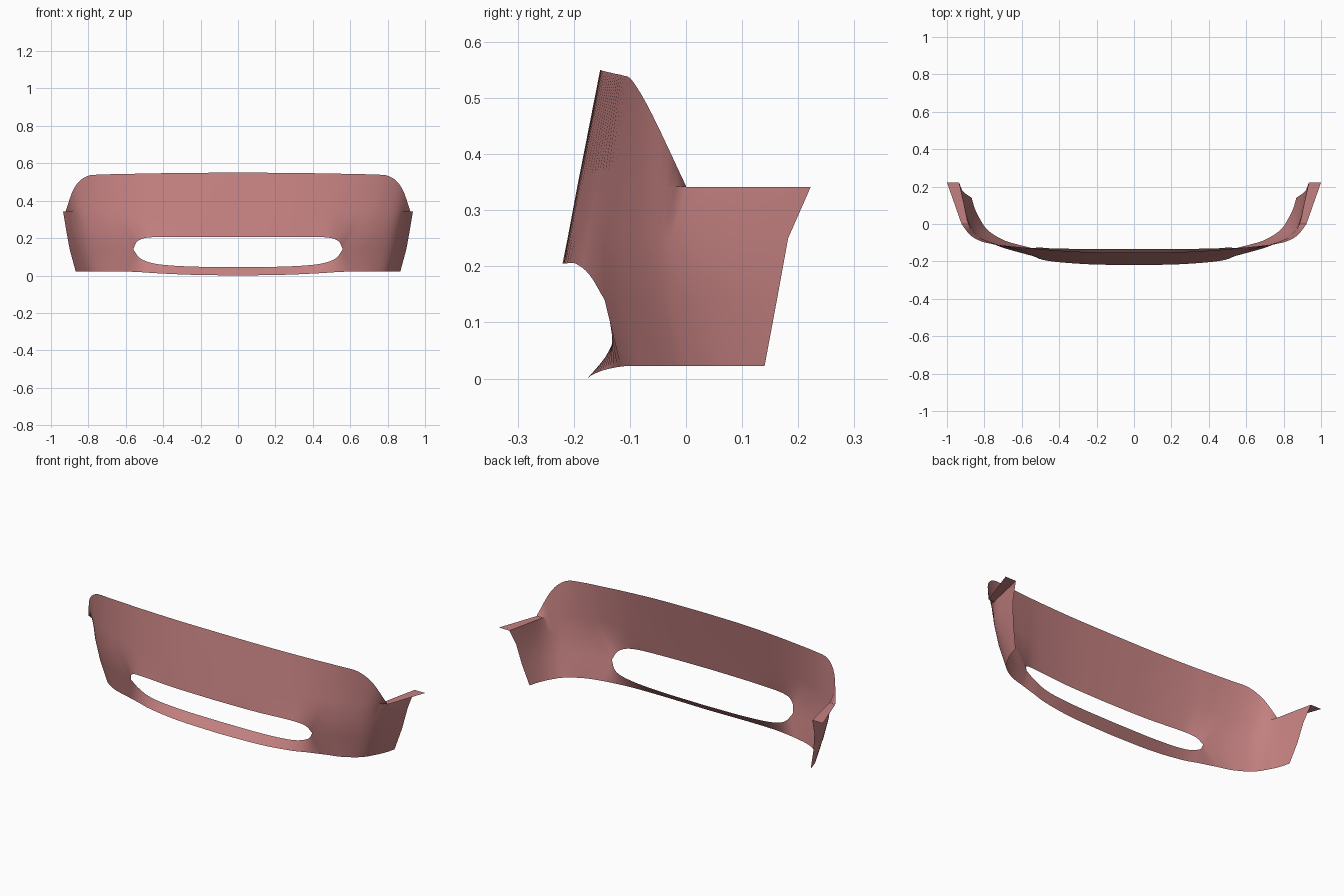
import bpy
import bmesh
import math
from mathutils import Vector

if "Cube" in bpy.data.objects:
    bpy.data.objects.remove(bpy.data.objects["Cube"], do_unlink=True)

STEPS = 4   # samples between two guide points
NOTCH = 7   # guide index where the raised corner ends and the side wall begins


def level(points, z):
    """Lift plan points to one constant height."""
    return [(x, y, z) for x, y in points]


def sample(points):
    """Smooth path through the guide points (Catmull-Rom)."""
    pts = [Vector(p) for p in points]
    pts = [2 * pts[0] - pts[1]] + pts + [2 * pts[-1] - pts[-2]]
    path = []
    for a, b, c, d in zip(pts, pts[1:], pts[2:], pts[3:]):
        for step in range(STEPS):
            t = step / STEPS
            path.append(b + (c - a) * (t / 2)
                        + (2 * a - 5 * b + 4 * c - d) * (t * t / 2)
                        + (3 * b - a - 3 * c + d) * (t ** 3 / 2))
    path.append(pts[-2])
    return path


def loft(bm, lower, upper):
    """Skin a strip of faces between two paths."""
    low_verts = [bm.verts.new(p) for p in lower]
    high_verts = [bm.verts.new(p) for p in upper]
    for i in range(min(len(lower), len(upper)) - 1):
        bm.faces.new((low_verts[i], low_verts[i + 1],
                      high_verts[i + 1], high_verts[i]))


# Guide paths of the left half, from the centre line round to the rear edge
bottom_edge = sample([
    (0, -.175, 0), (.25, -.172, .004), (.43, -.155, .012), (.52, -.135, .018),
    (.62, -.11, .022), (.7, -.085, .022), (.78, -.035, .022),
    (.82, .02, .022), (.85, .08, .022), (.868, .14, .022)])

opening_tip = (.56, -.145, .14)
opening_lower = sample([
    (0, -.133, .045), (.25, -.133, .048), (.43, -.131, .061),
    (.52, -.126, .09), opening_tip])
opening_upper = sample([
    (0, -.22, .205), (.25, -.215, .205), (.46, -.197, .205),
    (.535, -.172, .185), opening_tip])

flank = sample([opening_tip] + level([
    (.67, -.115), (.8, -.06), (.85, 0), (.88, .08), (.9, .162)], .14))

belt = sample(level([
    (0, -.211), (.25, -.207), (.46, -.187), (.55, -.168), (.62, -.15),
    (.72, -.12), (.82, -.07), (.875, -.01), (.9, .08), (.92, .182)], .25))

waist = sample(level([
    (0, -.194), (.25, -.19), (.46, -.172), (.56, -.153), (.66, -.13),
    (.76, -.1), (.85, -.06), (.885, 0), (.91, .11), (.935, .222)], .341))

top_rim = sample([
    (0, -.153, .55), (.25, -.15, .549), (.46, -.138, .546), (.6, -.125, .543),
    (.72, -.112, .54), (.81, -.095, .53), (.875, -.06, .47), (.922, 0, .343)])

flange_edge = sample(level([(.922, 0), (.961, .111), (1, .222)], .341))

# The sheet: lower lip, upper panel, raised corner, side wall and flange
bm = bmesh.new()
loft(bm, bottom_edge, opening_lower + flank[1:])
loft(bm, opening_upper + flank[1:], belt)
loft(bm, belt, waist)
loft(bm, waist, top_rim)
loft(bm, waist[NOTCH * STEPS:], flange_edge)
bmesh.ops.remove_doubles(bm, verts=bm.verts, dist=.0005)

mesh = bpy.data.meshes.new("bumper_cover")
bm.to_mesh(mesh)
bm.free()
bumper = bpy.data.objects.new("bumper_cover", mesh)
bpy.context.collection.objects.link(bumper)

# Paint
paint = bpy.data.materials.new("dusty_rose")
paint.use_nodes = True
color = (.56, .22, .22, 1)
paint.diffuse_color = color
paint.node_tree.nodes["Principled BSDF"].inputs["Base Color"].default_value = color
mesh.materials.append(paint)

# Right half and smooth shading with a crisp flange
mirror = bumper.modifiers.new("mirror_halves", "MIRROR")
mirror.use_clip = True
bpy.context.view_layer.objects.active = bumper
bumper.select_set(True)
bpy.ops.object.modifier_apply(modifier=mirror.name)
bpy.ops.object.shade_smooth_by_angle(angle=math.radians(40))
